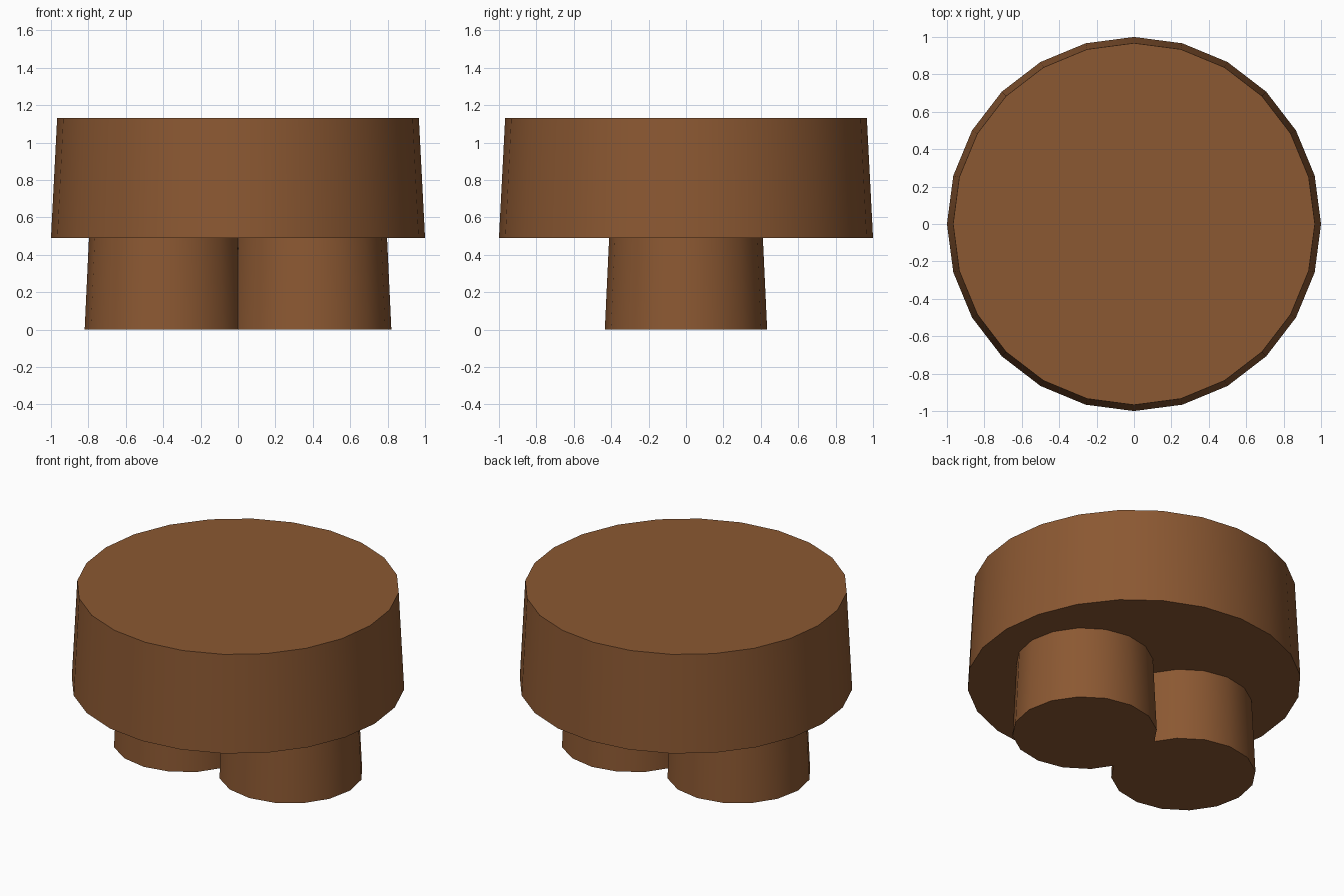
import bpy
import math

if "Cube" in bpy.data.objects:
    bpy.data.objects.remove(bpy.data.objects["Cube"])

brown = bpy.data.materials.new("warm_brown")
brown.diffuse_color = (0.26, 0.098, 0.032, 1.0)
brown.use_nodes = True
brown.node_tree.nodes["Principled BSDF"].inputs["Base Color"].default_value = brown.diffuse_color


def tapered_drum(name, sides, r_bottom, r_top, z0, z1, x=0.0):
    """Closed, slightly tapered round drum with a corner on the +x axis."""
    bpy.ops.mesh.primitive_cone_add(
        vertices=sides, radius1=r_bottom, radius2=r_top,
        depth=z1 - z0, end_fill_type='NGON', location=(x, 0, (z0 + z1) / 2))
    obj = bpy.context.object
    obj.name = name
    obj.data.materials.append(brown)
    bpy.ops.object.shade_smooth_by_angle(angle=math.radians(35))
    return obj


# Wide round top
tapered_drum("round_top", 24, 1.0, 0.967, 0.49, 1.13)

# Pair of short feet that meet in the middle
for side, x in (("left", -0.386), ("right", 0.386)):
    tapered_drum(side + "_foot", 16, 0.434, 0.411, 0.0, 0.49, x)
